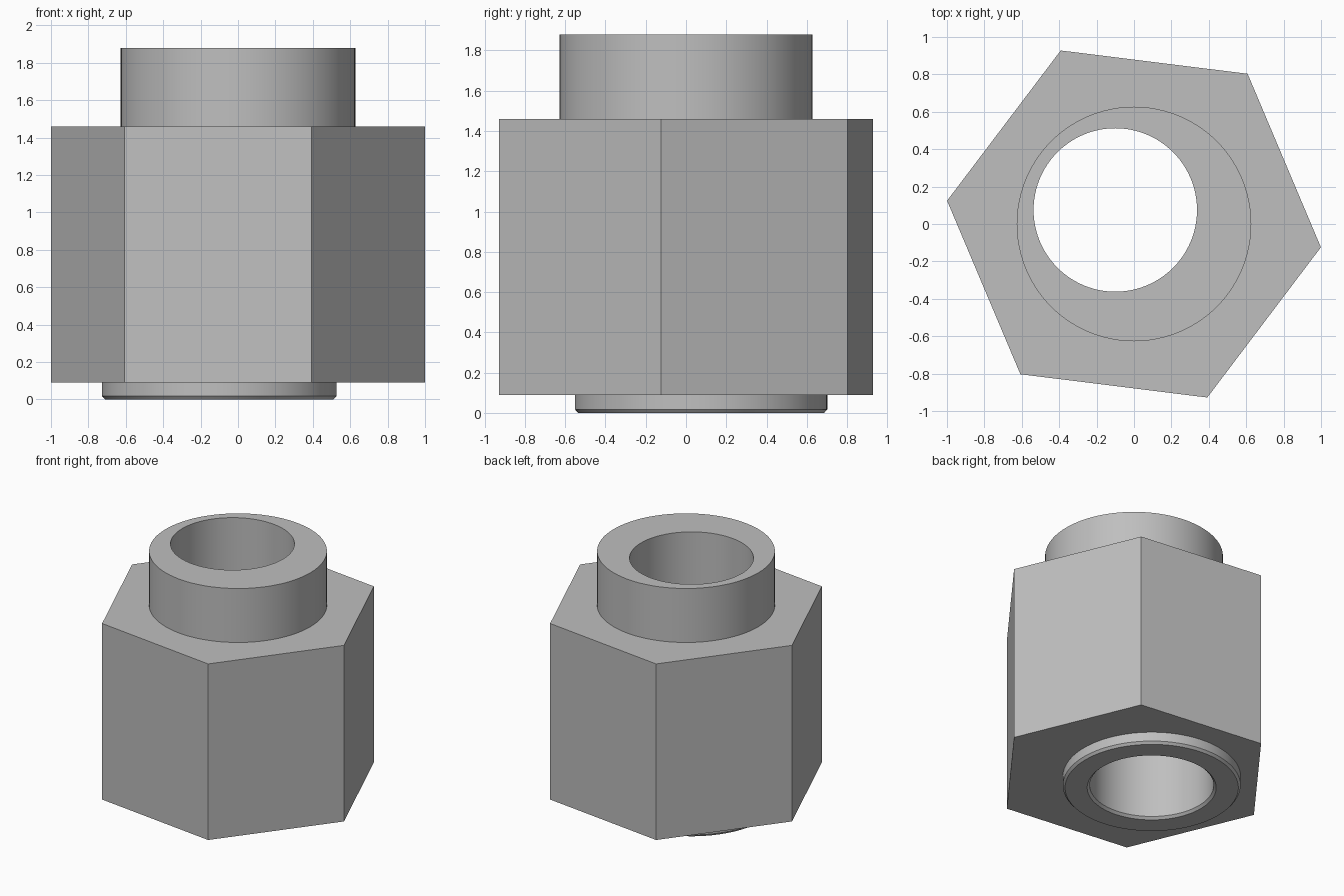
import bpy
import bmesh
from math import cos, sin, tau, radians

cube = bpy.data.objects.get("Cube")
if cube:
    bpy.data.objects.remove(cube, do_unlink=True)

steel = bpy.data.materials.new("plain grey steel")
steel.use_nodes = True
GREY = (0.52, 0.52, 0.52, 1)
steel.diffuse_color = GREY
steel.node_tree.nodes["Principled BSDF"].inputs["Base Color"].default_value = GREY

ROUND = 96
BORE_AXIS = (-0.10, 0.075)


def turned(name, centre, profile, sides=ROUND, turn=0.0):
    """Closed solid from stacked rings of (radius, height)."""
    bm = bmesh.new()
    rings = []
    for r, z in profile:
        angles = [turn + tau * i / sides for i in range(sides)]
        rings.append([bm.verts.new((centre[0] + r * cos(a), centre[1] + r * sin(a), z))
                      for a in angles])
    for low, high in zip(rings, rings[1:]):
        for i in range(sides):
            j = (i + 1) % sides
            bm.faces.new((low[i], low[j], high[j], high[i]))
    bm.faces.new(rings[0][::-1])
    bm.faces.new(rings[-1])
    mesh = bpy.data.meshes.new(name)
    bm.to_mesh(mesh)
    bm.free()
    mesh.materials.append(steel)
    obj = bpy.data.objects.new(name, mesh)
    bpy.context.collection.objects.link(obj)
    return obj


def combine(target, tool, operation):
    """Apply a boolean and discard the tool."""
    mod = target.modifiers.new(operation.lower(), 'BOOLEAN')
    mod.operation = operation
    mod.solver = 'EXACT'
    mod.object = tool
    bpy.context.view_layer.objects.active = target
    bpy.ops.object.modifier_apply(modifier=mod.name)
    bpy.data.objects.remove(tool, do_unlink=True)


# Hexagonal body, slightly turned
nut = turned("hex_nut_body", (0, 0), [(1.007, 0.09), (1.007, 1.46)],
             sides=6, turn=radians(-7.1))

# Centred upper collar and offset, chamfered lower collar
upper = turned("upper_collar", (0, 0), [(0.627, 1.2), (0.627, 1.88)])
lower = turned("lower_collar", BORE_AXIS, [(0.611, 0), (0.627, 0.018), (0.627, 0.3)])

# Offset through bore with a small countersink at the bottom
bore = turned("bore_cutter", BORE_AXIS,
              [(0.473, -0.018), (0.437, 0.018), (0.437, 2.1)])

combine(nut, upper, 'UNION')
combine(nut, lower, 'UNION')
combine(nut, bore, 'DIFFERENCE')

# Smooth round walls, crisp edges
bpy.ops.object.select_all(action='DESELECT')
nut.select_set(True)
bpy.context.view_layer.objects.active = nut
bpy.ops.object.shade_smooth_by_angle(angle=radians(25))
